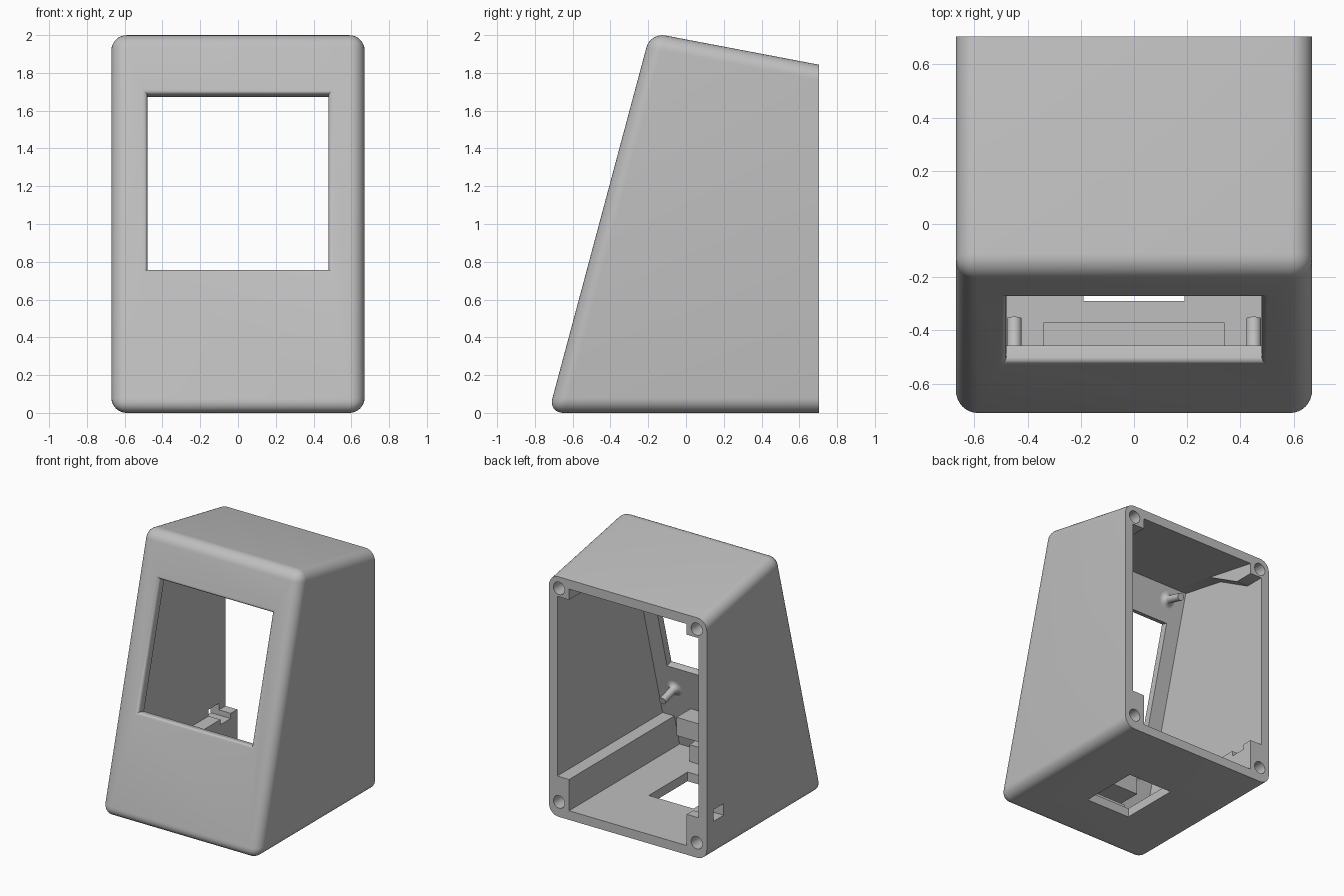
import bpy, bmesh, math
from mathutils import Matrix, Vector

if "Cube" in bpy.data.objects:
    bpy.data.objects.remove(bpy.data.objects["Cube"], do_unlink=True)

grey = bpy.data.materials.new("light_grey")
grey.use_nodes = True
colour = (0.52, 0.52, 0.52, 1)
grey.diffuse_color = colour
grey.node_tree.nodes["Principled BSDF"].inputs["Base Color"].default_value = colour

BACK, WALL, ROUND = 0.705, 0.07, 0.08
LEAN = math.tan(math.radians(15))     # front panel leans back
FALL = 0.19                           # roof falls to the rear


def front_y(z, inset=0):
    return -0.728 + LEAN * z + inset / math.cos(math.radians(15))


def roof_z(y, inset=0):
    return 1.977 - FALL * y - inset * math.hypot(1, FALL)


def front_top(inset=0):
    z = (roof_z(0, inset) - FALL * front_y(0, inset)) / (1 + FALL * LEAN)
    return front_y(z, inset), z


def finish(bm, name):
    bmesh.ops.recalc_face_normals(bm, faces=bm.faces)
    mesh = bpy.data.meshes.new(name)
    bm.to_mesh(mesh)
    bm.free()
    mesh.materials.append(grey)
    obj = bpy.data.objects.new(name, mesh)
    bpy.context.collection.objects.link(obj)
    return obj


def prism(profile, x0, x1):
    """Extrude a (y, z) outline along x."""
    bm = bmesh.new()
    face = bm.faces.new([bm.verts.new((x0, y, z)) for y, z in profile])
    new = bmesh.ops.extrude_face_region(bm, geom=[face])["geom"]
    bmesh.ops.translate(bm, vec=(x1 - x0, 0, 0),
                        verts=[v for v in new if isinstance(v, bmesh.types.BMVert)])
    return bm


def box(name, x, y, z):
    return finish(prism([(y[0], z[0]), (y[1], z[0]), (y[1], z[1]), (y[0], z[1])], *x), name)


def loft(name, rings, matrix):
    """Skin a stack of closed rings and place the result."""
    bm = bmesh.new()
    loops = [[bm.verts.new(matrix @ Vector(p)) for p in ring] for ring in rings]
    n = len(loops[0])
    for a, b in zip(loops, loops[1:]):
        for i in range(n):
            bm.faces.new((a[i], a[(i + 1) % n], b[(i + 1) % n], b[i]))
    bm.faces.new(loops[0])
    bm.faces.new(loops[-1])
    return finish(bm, name)


def circle(r, z, n=24):
    return [(r * math.cos(math.tau * i / n), r * math.sin(math.tau * i / n), z) for i in range(n)]


def smooth(obj):
    bpy.ops.object.select_all(action="DESELECT")
    bpy.context.view_layer.objects.active = obj
    obj.select_set(True)
    bpy.ops.object.shade_smooth_by_angle(angle=math.radians(32))


# Outer shell, rounded everywhere except around the open back
bm = prism([(front_y(0), 0), (BACK, 0), (BACK, roof_z(BACK)), front_top()], -0.67, 0.67)
edges = [e for e in bm.edges if not all(abs(v.co.y - BACK) < 1e-4 for v in e.verts)]
bmesh.ops.bevel(bm, geom=edges, offset=ROUND, segments=8, profile=0.5, affect="EDGES")
case = finish(bm, "case")

# Cavity: the wide cutter leaves floor rails and tapered top bosses at the sides
END = BACK + 0.1
cutters = [
    finish(prism([(front_y(WALL, WALL), WALL), (END, WALL), (END, roof_z(END, WALL)),
                  front_top(WALL)], -0.5, 0.5), "cavity_cutter"),
    finish(prism([(front_y(0.31, WALL), 0.31), (END, 0.31), (END, 1.69), (0.55, 1.69),
                  (0.25, roof_z(0.25, WALL)), front_top(WALL)], -0.6, 0.6), "side_cutter"),
]

# Window with a rounded outer edge, cut square to the leaning panel
panel = Matrix.Translation((0, front_y(1.2265), 1.2265)) @ Matrix.Rotation(math.radians(75), 4, "X")


def rectangle(half, z):
    return [(-half, -half, z), (half, -half, z), (half, half, z), (-half, half, z)]


rings = [rectangle(0.48, -0.13)]
LIP = 0.024
for i in range(7):
    a = math.pi / 2 * i / 6
    rings.append(rectangle(0.48 + LIP * (1 - math.cos(a)), LIP * (math.sin(a) - 1)))
rings.append(rectangle(0.48 + LIP, 0.05))
cutters.append(loft("window_cutter", rings, panel))

# Floor opening, cable slot and corner screw holes
cutters.append(box("floor_cutter", (-0.19, 0.19), (-0.29, 0.18), (-0.1, 0.15)))
cutters.append(box("slot_cutter", (-0.75, -0.45), (0.5, 0.625), (0.27, 0.36)))
for x in (-0.585, 0.585):
    for z in (0.115, 1.755):
        place = Matrix.Translation((x, BACK, z)) @ Matrix.Rotation(math.pi / 2, 4, "X")
        cutters.append(loft("screw_cutter", [circle(0.048, -0.05), circle(0.048, 0.15)], place))

for cutter in cutters:
    mod = case.modifiers.new("cut", "BOOLEAN")
    mod.operation, mod.solver, mod.object = "DIFFERENCE", "EXACT", cutter
    cutter.hide_render = True
    bpy.ops.object.select_all(action="DESELECT")
    bpy.context.view_layer.objects.active = case
    case.select_set(True)
    bpy.ops.object.modifier_apply(modifier=mod.name)
    bpy.data.objects.remove(cutter, do_unlink=True)
smooth(case)

# Display mounting pegs with flared bases
for side, x in (("right", -0.45), ("left", 0.45)):
    for level, u in (("lower", -0.67), ("upper", 0.65)):
        rings = [circle(0.065, -WALL + 0.02), circle(0.065, -WALL)]
        for i in range(1, 6):
            a = math.pi / 2 * i / 5
            rings.append(circle(0.065 - 0.037 * math.sin(a), -WALL - 0.037 * (1 - math.cos(a))))
        rings.append(circle(0.028, -0.225))
        smooth(loft(f"{level}_{side}_peg", rings, panel @ Matrix.Translation((x, u, 0))))


# Support blocks on the inside of the front panel
def front_block(name, half, y, z0, z1):
    finish(prism([(front_y(z0, 0.05), z0), (y, z0), (y, z1), (front_y(z1, 0.05), z1)],
                 -half, half), name)


front_block("upper_support", 0.34, -0.37, 0.28, 0.42)
front_block("lower_support", 0.28, -0.44, 0.05, 0.2)
